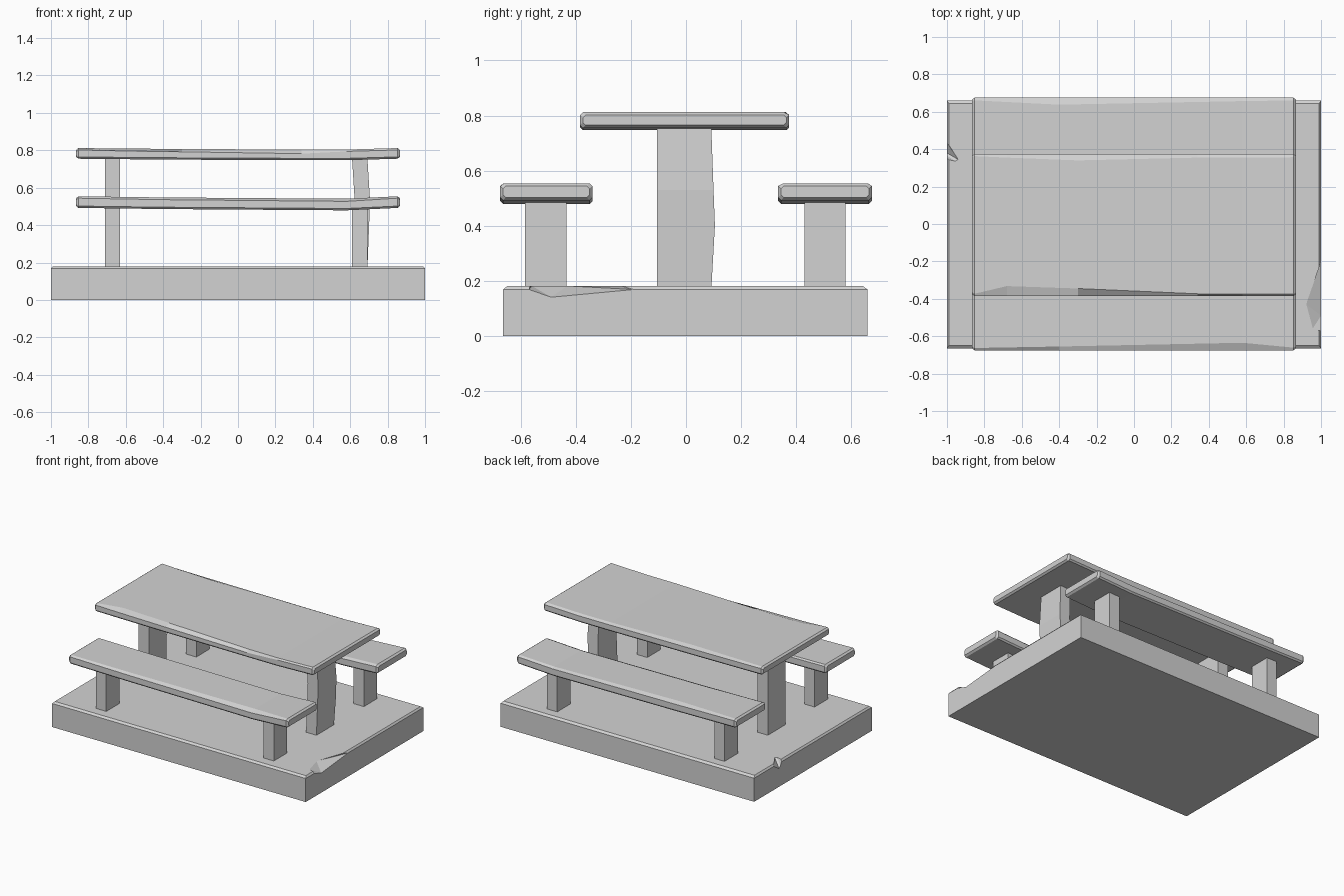
import bpy, bmesh

if "Cube" in bpy.data.objects:
    bpy.data.objects.remove(bpy.data.objects["Cube"])

stone = bpy.data.materials.new("light_grey_stone")
stone.diffuse_color = (0.65, 0.65, 0.65, 1)
stone.use_nodes = True
stone.node_tree.nodes["Principled BSDF"].inputs["Base Color"].default_value = stone.diffuse_color


def finish(bm, name):
    bmesh.ops.recalc_face_normals(bm, faces=bm.faces[:])
    mesh = bpy.data.meshes.new(name)
    bm.to_mesh(mesh)
    bm.free()
    mesh.materials.append(stone)
    obj = bpy.data.objects.new(name, mesh)
    bpy.context.collection.objects.link(obj)
    return obj


def loft(name, rings):
    """Skin a list of equal-length point rings and cap both ends."""
    bm = bmesh.new()
    loops = [[bm.verts.new(p) for p in ring] for ring in rings]
    n = len(loops[0])
    for a, b in zip(loops, loops[1:]):
        for i in range(n):
            j = (i + 1) % n
            bm.faces.new((a[i], a[j], b[j], b[i]))
    bm.faces.new(loops[0])
    bm.faces.new(loops[-1])
    return finish(bm, name)


def plank(name, y0, y1, z0, z1, stations):
    """Chamfered slab along x; station = x, sag, front wear, back wear, drop."""
    c = 0.010
    rings = []
    for x, sag, f, b, drop in stations:
        i = 0.010 if abs(x) > 0.86 else 0.0      # pinched end bevel
        ya, yb, za, zb = y0 + i, y1 - i, z0 - sag + i, z1 - sag - i
        rings.append([(x, ya + c, za), (x, yb - c, za), (x, yb, za + c),
                      (x, yb, zb - c), (x, yb - b, zb), (x, ya + f, zb),
                      (x, ya, zb - drop), (x, ya, za + c)])
    return loft(name, rings)


def post(name, x0, x1, y0, y1, levels):
    """Square post; level = z, x shift, extra depth at the back."""
    return loft(name, [[(x0 + s, y0, z), (x1 + s, y0, z),
                        (x1 + s, y1 + d, z), (x0 + s, y1 + d, z)]
                       for z, s, d in levels])


# Base slab with chamfered top rim
def rect(x, ya, yb, z):
    return [(-x, ya, z), (x, ya, z), (x, yb, z), (-x, yb, z)]


base = loft("base_slab", [rect(1, -0.665, 0.66, 0), rect(1, -0.665, 0.66, 0.168),
                          rect(0.99, -0.65, 0.643, 0.18)])

# Chips broken out of the two side edges of the slab
chips = {
    "right_chip_cutter": [(1, -0.19, 0.168), (0.92, -0.43, 0.181), (0.955, -0.56, 0.181),
                          (1, -0.57, 0.168), (1, -0.49, 0.14), (1.02, -0.19, 0.168),
                          (1.02, -0.57, 0.168), (1.02, -0.49, 0.138),
                          (1.02, -0.19, 0.22), (0.94, -0.43, 0.22), (1.02, -0.57, 0.22)],
    "left_chip_cutter": [(-1, 0.44, 0.168), (-0.94, 0.345, 0.181), (-0.955, 0.335, 0.181),
                         (-1, 0.38, 0.13), (-1.02, 0.44, 0.168), (-1.02, 0.38, 0.125),
                         (-1.02, 0.34, 0.2), (-1.02, 0.44, 0.22), (-0.95, 0.345, 0.22)],
}
for name, pts in chips.items():
    bm = bmesh.new()
    verts = [bm.verts.new(p) for p in pts]
    hull = bmesh.ops.convex_hull(bm, input=verts)
    loose = [v for v in bm.verts if not v.link_faces]
    bmesh.ops.delete(bm, geom=loose, context='VERTS')
    cutter = finish(bm, name)
    cutter.hide_render = True
    cutter.hide_set(True)
    mod = base.modifiers.new(name, 'BOOLEAN')
    mod.operation = 'DIFFERENCE'
    mod.solver = 'EXACT'
    mod.object = cutter

# Table top and benches, slightly sagging with worn edges
plank("table_top", -0.385, 0.375, 0.755, 0.812, [
    (-0.866, 0, .010, .010, .010), (-0.853, 0, .012, .012, .010),
    (-0.68, .002, .053, .020, .012), (-0.30, .005, .040, .035, .015),
    (0.34, .008, .012, .020, .022), (0.58, .008, .010, .020, .010),
    (0.853, 0, .010, .018, .010), (0.866, 0, .010, .010, .010)])
plank("front_bench", -0.675, -0.34, 0.492, 0.554, [
    (-0.866, 0, .010, .010, .010), (-0.853, 0, .012, .010, .010),
    (-0.40, .006, .020, .010, .012), (0.58, .013, .040, .010, .014),
    (0.853, 0, .014, .010, .010), (0.866, 0, .010, .010, .010)])
plank("back_bench", 0.335, 0.675, 0.492, 0.554, [
    (-0.866, 0, .010, .010, .010), (-0.853, 0, .020, .014, .010),
    (-0.40, .006, .025, .037, .010), (0.58, .013, .022, .018, .010),
    (0.853, 0, .020, .014, .010), (0.866, 0, .010, .010, .010)])

# Posts: the right table post is bowed, all others are straight
straight = [(0.17, 0, 0), (0.755, 0, 0)]
bowed = [(0.17, 0, 0), (0.40, .009, .013), (0.53, .014, .008), (0.755, 0, 0)]
short = [(0.17, 0, 0), (0.50, 0, 0)]
for side, x0, x1, levels in (("left", -0.71, -0.63, straight),
                             ("right", 0.61, 0.692, bowed)):
    post(side + "_table_post", x0, x1, -0.105, 0.092, levels)
    post(side + "_front_bench_post", x0, x1, -0.585, -0.435, short)
    post(side + "_back_bench_post", x0, x1, 0.43, 0.58, short)
